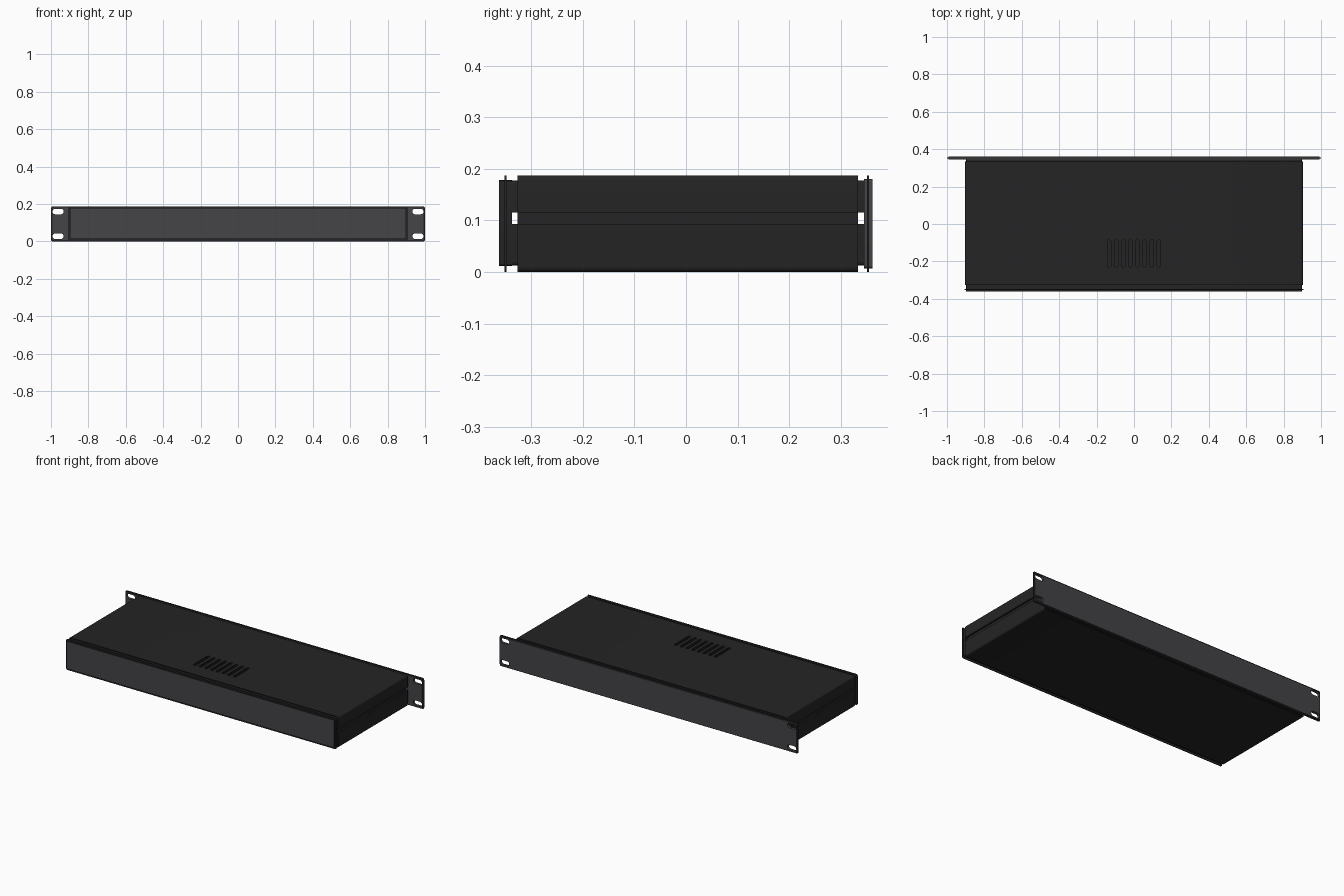
import bpy, bmesh, math
from mathutils import Matrix

if "Cube" in bpy.data.objects:
    bpy.data.objects.remove(bpy.data.objects["Cube"])


def material(name, rgb):
    m = bpy.data.materials.new(name)
    m.diffuse_color = (*rgb, 1)
    m.use_nodes = True
    m.node_tree.nodes["Principled BSDF"].inputs["Base Color"].default_value = m.diffuse_color
    return m


BLACK = material("black steel", (0.018, 0.018, 0.018))
GREY = material("dark grey panel", (0.058, 0.058, 0.066))
H = 0.187
MID = H / 2


def prism(name, pts, a, b, axis, mats):
    """Extrude a 2D outline from a to b along y (points are x, z) or z (points are x, y)."""
    bm = bmesh.new()
    place = (lambda p: (p[0], a, p[1])) if axis == 'y' else (lambda p: (p[0], p[1], a))
    face = bm.faces.new([bm.verts.new(place(p)) for p in pts])
    ext = bmesh.ops.extrude_face_region(bm, geom=[face])
    move = (0, b - a, 0) if axis == 'y' else (0, 0, b - a)
    bmesh.ops.translate(bm, vec=move, verts=[v for v in ext['geom'] if isinstance(v, bmesh.types.BMVert)])
    bmesh.ops.recalc_face_normals(bm, faces=bm.faces)
    me = bpy.data.meshes.new(name)
    bm.to_mesh(me)
    bm.free()
    ob = bpy.data.objects.new(name, me)
    bpy.context.collection.objects.link(ob)
    for m in mats:
        me.materials.append(m)
    return ob


def rounded(cx, cz, w, h, r, n=5):
    """Rounded rectangle outline."""
    pts = []
    for i, (sx, sz) in enumerate([(1, 1), (-1, 1), (-1, -1), (1, -1)]):
        for k in range(n + 1):
            t = math.pi / 2 * (i + k / n)
            pts.append((cx + sx * (w / 2 - r) + r * math.cos(t), cz + sz * (h / 2 - r) + r * math.sin(t)))
    return pts


def channel(hw, top, low, r, t, n=5):
    """Outline of a downward open folded sheet with rounded bends."""
    def arch(hw, top, r):
        right = [(hw, low)] + [(hw - r + r * math.cos(math.pi / 2 * k / n),
                                top - r + r * math.sin(math.pi / 2 * k / n)) for k in range(n + 1)]
        return right + [(-x, z) for x, z in reversed(right)]
    return arch(hw, top, r) + arch(hw - t, top - t, r - t)[::-1]


def flip(pts):
    return [(x, -z) for x, z in pts]


def cut(ob, cutters):
    """Apply boolean cuts, leaving the cutters for later removal."""
    for c in cutters:
        mod = ob.modifiers.new("cut", 'BOOLEAN')
        mod.operation = 'DIFFERENCE'
        mod.solver = 'EXACT'
        mod.object = c
        bpy.context.view_layer.objects.active = ob
        bpy.ops.object.modifier_apply(modifier=mod.name)


# Folded outer covers
top_cover = prism("top_cover", channel(0.903, H, 0.115, 0.01, 0.005), -0.327, 0.333, 'y', [BLACK])
bottom_cover = prism("bottom_cover", flip(channel(0.903, 0, -0.093, 0.01, 0.005)), -0.327, 0.333, 'y', [BLACK])

# Longer inner trays that reach the end panels
top_tray = prism("top_tray", channel(0.897, 0.177, 0.115, 0.008, 0.005), -0.338, 0.346, 'y', [BLACK])
bottom_tray = prism("bottom_tray", flip(channel(0.897, -0.0125, -0.093, 0.008, 0.005)),
                    -0.338, 0.346, 'y', [BLACK])

# Recessed walls behind the side gaps
for side, s in (("left", -1), ("right", 1)):
    prism(side + "_inner_wall", [(s * 0.885, 0.07), (s * 0.89, 0.07), (s * 0.89, 0.14), (s * 0.885, 0.14)],
          -0.327, 0.333, 'y', [BLACK])

# Vent slots in the top cover and tray
vents = [prism("vent_cutter", rounded((i - 3.5) * 0.038, -0.158, 0.018, 0.145, 0.008, 3), 0.15, 0.2, 'z', [BLACK])
         for i in range(8)]
cut(top_cover, vents)
cut(top_tray, vents)

# Plain end panel: slab with a grey face and a thin black rim
front_panel = prism("front_panel", rounded(0, 0.095, 1.794, 0.166, 0.004, 3), -0.362, -0.337, 'y', [BLACK, GREY])
for p in front_panel.data.polygons:
    p.material_index = int(p.normal.y < -0.9)
front_rim = prism("front_panel_rim", rounded(0, MID, 1.81, H, 0.008), -0.352, -0.348, 'y', [BLACK])

# Rack mounting plate with ears and its thin black rim
rack_plate = prism("rack_plate", rounded(0, MID, 1.985, 0.173, 0.006), 0.345, 0.361, 'y', [GREY])
rack_rim = prism("rack_plate_rim", rounded(0, MID, 2, H, 0.01), 0.351, 0.355, 'y', [BLACK])
ears = [prism("ear_cutter", rounded(sx * 0.962, MID + sz * 0.0658, 0.06, 0.029, 0.0144), 0.32, 0.38, 'y', [GREY])
        for sx in (-1, 1) for sz in (-1, 1)]
cut(rack_plate, ears)
cut(rack_rim, ears)

for c in vents + ears:
    bpy.data.objects.remove(c)

# Smooth the bends and rounded corners
bpy.ops.object.select_all(action='DESELECT')
for ob in bpy.context.collection.objects:
    ob.select_set(True)
bpy.context.view_layer.objects.active = top_cover
bpy.ops.object.shade_smooth_by_angle(angle=math.radians(30))
